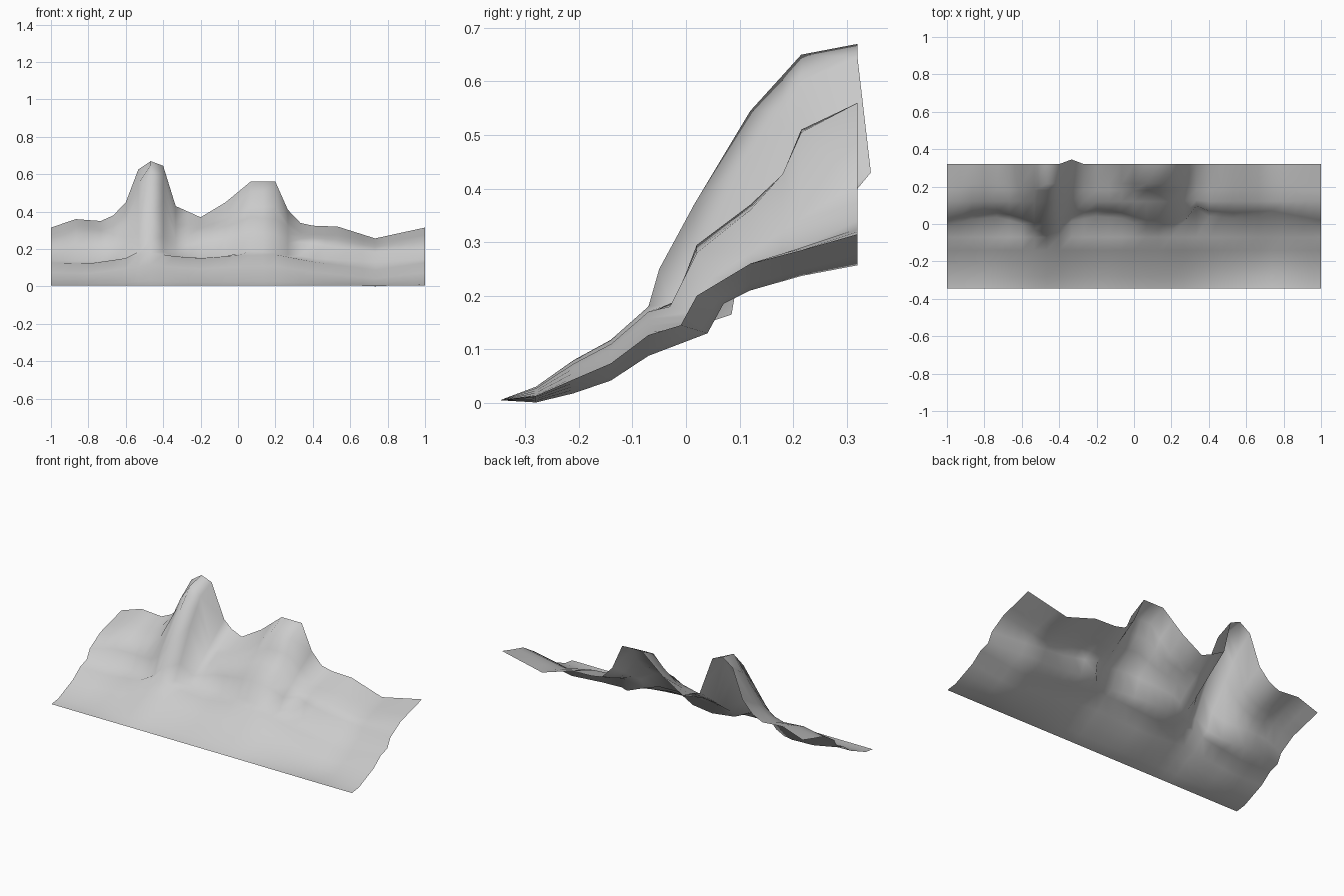
import bpy, bmesh

# Cliff stations along the length (column 0..30):
# column, cliff foot y, z, cliff top y, z, heights at y = .12, .215, back edge
STATIONS = [
    (0, -.01, .145, .02, .20, .26, .285, .315),
    (2, .025, .135, .055, .22, .285, .33, .36),
    (4, .035, .135, .065, .22, .275, .315, .35),
    (5, .02, .135, .05, .225, .295, .34, .38),
    (6, .00, .15, .03, .24, .34, .39, .45),
    (7, -.03, .185, .005, .28, .43, .55, .625),
    (8, -.05, .25, .015, .37, .545, .65, .67),
    (9, -.03, .185, .02, .27, .46, .60, .645),
    (10, .015, .16, .05, .205, .255, .33, .43),
    (12, .04, .155, .075, .235, .29, .33, .37),
    (14, .03, .165, .06, .26, .32, .375, .45),
    (16, -.02, .19, .02, .295, .37, .49, .56),
    (18, -.03, .18, .02, .28, .36, .49, .56),
    (19, .01, .17, .05, .235, .28, .345, .41),
    (20, .085, .165, .097, .235, .255, .29, .34),
    (21, .04, .15, .07, .23, .26, .29, .325),
    (23, .03, .14, .06, .21, .25, .285, .32),
    (26, .04, .13, .07, .185, .21, .237, .257),
]
STATIONS.append((30,) + STATIONS[0][1:])   # both ends match, so it tiles

# Lower apron: how swollen it is along the length, and its low / high profile
SWELL = [(0, .4), (3, .35), (6, .65), (8, .95), (10, .75), (12, .65), (15, .8),
         (18, .85), (21, .45), (26, 0), (30, .4)]
APRON = [(-.345, .005, .006), (-.28, .001, .032), (-.21, .018, .083),
         (-.14, .042, .122), (-.07, .088, .185)]
# Ledge under the second peak: how far its upper step is sunk
LEDGE = [(0, 0), (14, 0), (16, .02), (18, .015), (19, 0), (30, 0)]
COLS = 30


def sample(keys, c):
    for a, b in zip(keys, keys[1:]):
        if a[0] <= c <= b[0]:
            t = (c - a[0]) / (b[0] - a[0])
            return [p + (q - p) * t for p, q in zip(a[1:], b[1:])]


bm = bmesh.new()
grid = []
for c in range(COLS + 1):
    x = -1 + 2 * c / COLS
    fy, fz, ty, tz, z1, z2, z3 = sample(STATIONS, c)
    swell = sample(SWELL, c)[0]
    ledge = sample(LEDGE, c)[0]
    pts = [(y, lo + (hi - lo) * swell) for y, lo, hi in APRON]
    # the rear rim bulges out at the saddle beside the tall peak
    rim = .345 if c == 10 else .32
    pts += [(fy, fz), (ty, tz), (max(.12, ty + .03), z1),
            (.18, z1 + (z2 - z1) * .63 - ledge), (.215, z2 + ledge), (rim, z3)]
    grid.append([bm.verts.new((x, y, z)) for y, z in pts])

for a, b in zip(grid, grid[1:]):
    for r in range(len(a) - 1):
        bm.faces.new((a[r], b[r], b[r + 1], a[r + 1]))

# Rocky hillside sheet
mesh = bpy.data.meshes.new("cliff_terrain")
bm.to_mesh(mesh)
bm.free()
obj = bpy.data.objects.new("cliff_terrain", mesh)
bpy.context.collection.objects.link(obj)
for p in mesh.polygons:
    p.use_smooth = True
